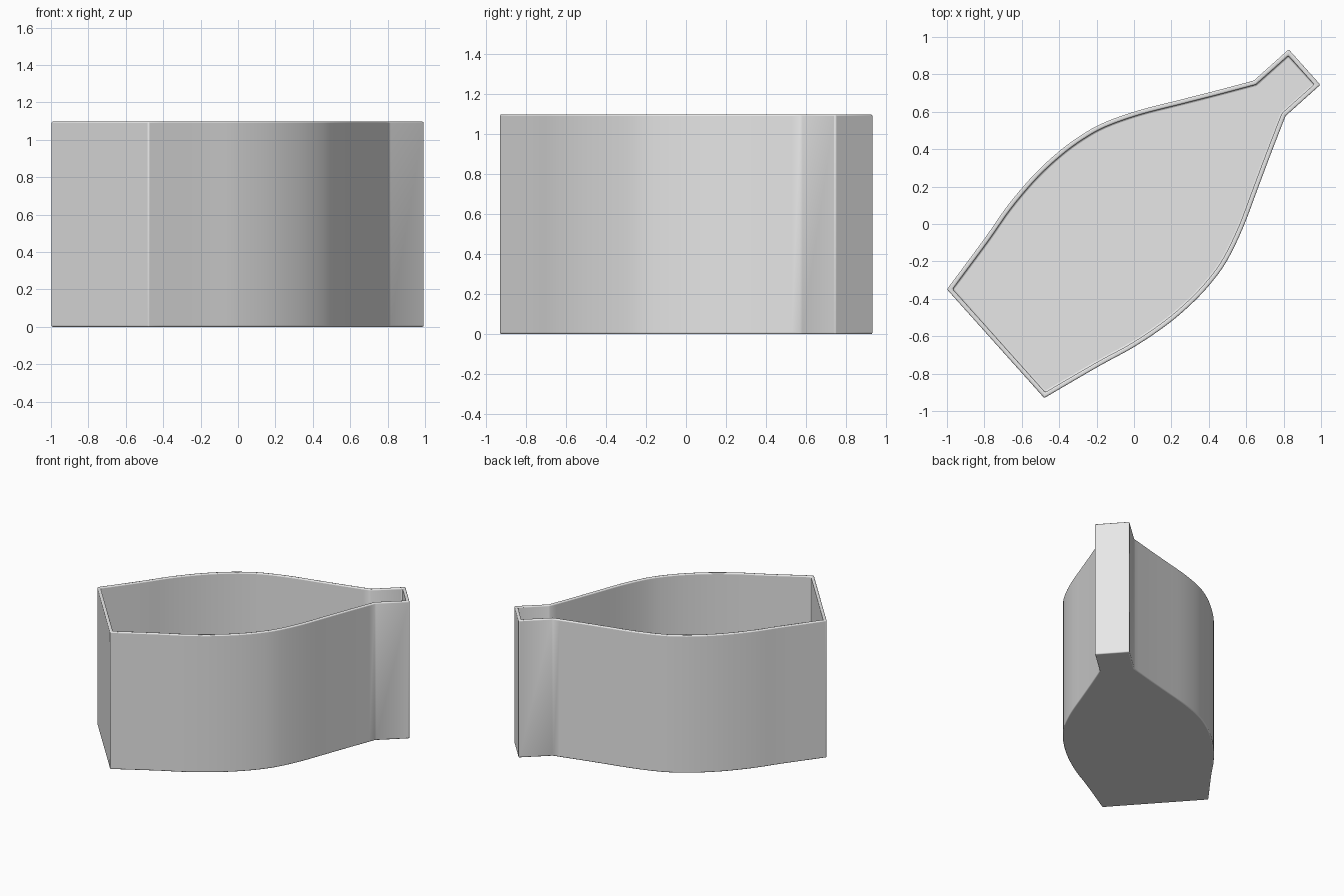
import bpy, bmesh
from mathutils import Vector
from mathutils.geometry import intersect_line_line_2d

if "Cube" in bpy.data.objects:
    bpy.data.objects.remove(bpy.data.objects["Cube"])

HEIGHT, WALL, FLOOR = 1.097, 0.024, 0.03
START = Vector((-0.74, -0.64))          # middle of the wide end
AXIS = Vector((0.745, 0.667)).normalized()
SIDE = Vector((-AXIS.y, AXIS.x))

# Half-width of the bulging side along the axis
PROFILE = [(0, .39), (.33, .458), (.54, .507), (.75, .536), (.93, .54), (1.08, .526),
           (1.22, .494), (1.4, .42), (1.6, .316), (1.78, .222), (1.967, .127)]
LENGTH, NECK = 2.217, 0.127


def smooth_curve(points, steps=4):
    """Catmull-Rom curve through the points."""
    p = [Vector(q) for q in points]
    p = [2 * p[0] - p[1]] + p + [2 * p[-1] - p[-2]]
    out = []
    for i in range(1, len(p) - 2):
        a, b, c, d = p[i - 1:i + 3]
        for k in range(steps):
            t = k / steps
            out.append(0.5 * (2 * b + (c - a) * t + (2 * a - 5 * b + 4 * c - d) * t ** 2
                              + (3 * b - a - 3 * c + d) * t ** 3))
    return out + [p[-2]]


def inset(loop, d):
    """Offset a counter-clockwise loop inward by d with mitred corners."""
    out = []
    for i, q in enumerate(loop):
        e1 = (q - loop[i - 1]).normalized()
        e2 = (loop[(i + 1) % len(loop)] - q).normalized()
        n1, n2 = Vector((-e1.y, e1.x)), Vector((-e2.y, e2.x))
        out.append(q + (n1 + n2) * d / (1 + n1.dot(n2)))
    return out


# Mirrored outline: one side out to the neck end, then back
half = smooth_curve(PROFILE) + [Vector((LENGTH, NECK))]
local = [Vector((s, -w)) for s, w in half] + [Vector((s, w)) for s, w in reversed(half)]
outer = [START + AXIS * q.x + SIDE * q.y for q in local]
inner = inset(outer, WALL)

# Open vessel: outer wall, rim, inner wall and floor
bm = bmesh.new()
rings = [[bm.verts.new((q.x, q.y, z)) for q in loop] for loop, z in
         ((outer, 0), (outer, HEIGHT), (inner, HEIGHT), (inner, FLOOR))]
n = len(outer)
for a, b in zip(rings, rings[1:]):
    for i in range(n):
        j = (i + 1) % n
        bm.faces.new((a[i], a[j], b[j], b[i]))
bm.faces.new(rings[0][::-1])
bm.faces.new(rings[-1])
bm.normal_update()

mesh = bpy.data.meshes.new("vessel")
bm.to_mesh(mesh)
bm.free()
vessel = bpy.data.objects.new("vessel", mesh)
bpy.context.collection.objects.link(vessel)

grey = bpy.data.materials.new("grey")
grey.diffuse_color = (0.8, 0.8, 0.8, 1)
grey.use_nodes = True
grey.node_tree.nodes["Principled BSDF"].inputs["Base Color"].default_value = grey.diffuse_color
mesh.materials.append(grey)

# Softly rounded rim, base and corners
bevel = vessel.modifiers.new("rounded_edges", 'BEVEL')
bevel.width = 0.008
bevel.segments = 3
bevel.limit_method = 'ANGLE'
bevel.angle_limit = 0.45

bpy.context.view_layer.objects.active = vessel
vessel.select_set(True)
bpy.ops.object.shade_smooth_by_angle(angle=0.6)
